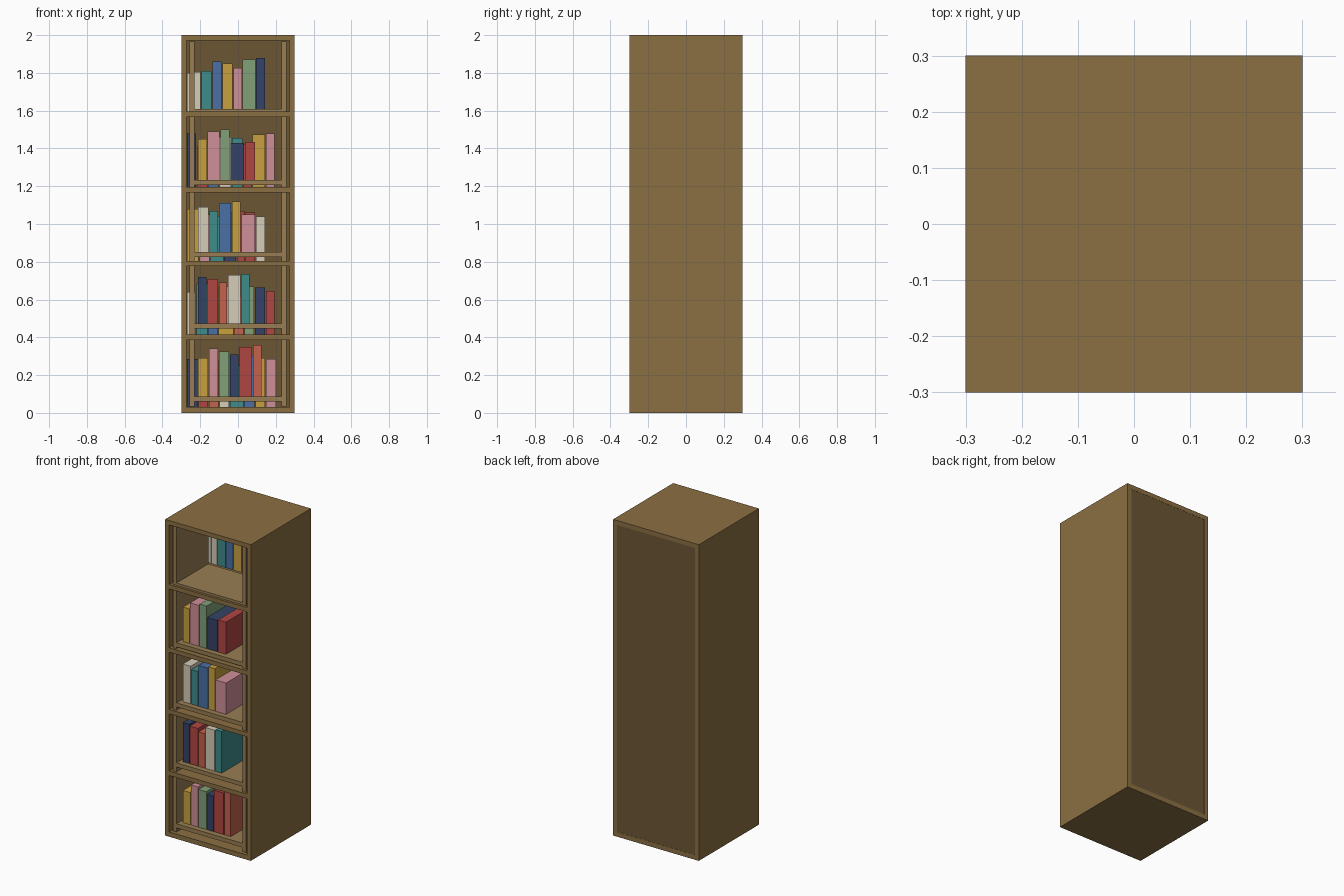
import bpy

def lin(c):
    c /= 255
    return c / 12.92 if c <= 0.04045 else ((c + 0.055) / 1.055) ** 2.4

def material(name, rgb):
    m = bpy.data.materials.new(name)
    m.diffuse_color = (*[lin(c) for c in rgb], 1)
    return m

M = {k: material(n, c) for k, n, c in [
    ("frame", "oak", (139, 111, 66)), ("back", "dark_oak", (108, 86, 52)),
    ("inner", "light_oak", (152, 125, 82)),
    ("W", "cream", (214, 205, 184)), ("T", "teal", (62, 140, 138)),
    ("B", "blue", (74, 112, 165)), ("Y", "gold", (200, 160, 64)),
    ("P", "pink", (208, 144, 152)), ("G", "green", (128, 160, 120)),
    ("N", "navy", (52, 66, 102)), ("R", "red", (176, 70, 66)),
    ("S", "salmon", (196, 98, 76))]}

FACES = [(0, 1, 3, 2), (4, 6, 7, 5), (0, 4, 5, 1), (2, 3, 7, 6), (0, 2, 6, 4), (1, 5, 7, 3)]

def box(name, x, y, z, mat):
    me = bpy.data.meshes.new(name)
    me.from_pydata([(a, b, c) for a in x for b in y for c in z], [], FACES)
    me.materials.append(M[mat])
    ob = bpy.data.objects.new(name, me)
    bpy.context.collection.objects.link(ob)

def row(name, x, base, y, books):
    """Books side by side: (colour, right edge, top height)."""
    for i, (col, right, top) in enumerate(books):
        box(f"{name}_{i + 1}", (x + 0.002, right - 0.002), y, (base, top), col)
        x = right

# outer carcass
for side, s in (("left", -1), ("right", 1)):
    box("side_panel_" + side, sorted((s * 0.3, s * 0.272)), (-0.3, 0.3), (0, 2), "frame")
box("top_panel", (-0.272, 0.272), (-0.3, 0.3), (1.972, 2), "frame")
box("base_panel", (-0.272, 0.272), (-0.3, 0.3), (0, 0.03), "frame")
box("back_panel", (-0.272, 0.272), (0.28, 0.299), (0.03, 1.972), "back")
SHELF = [0.03, 0.415, 0.805, 1.195, 1.595]
for i, z in enumerate(SHELF[1:]):
    box(f"shelf_{i + 1}", (-0.272, 0.272), (-0.3, 0.28), (z - 0.028, z), "frame")

# front inner rack with its own sides and raised shelves
RACK = [0.087, 0.472, 0.852, 1.232, 1.61]
for side, s in (("left", -1), ("right", 1)):
    box("rack_side_" + side, sorted((s * 0.257, s * 0.231)), (-0.285, 0.033), (0.035, 1.965), "inner")
for i, z in enumerate(RACK):
    box(f"rack_shelf_{i + 1}", (-0.231, 0.231), (-0.285, 0.033), (z - 0.026, z), "inner")

# front row of books, on the rack
FRONT = [
    [("Y", -.156, .29), ("P", -.103, .34), ("G", -.045, .325), ("N", .005, .31),
     ("R", .077, .35), ("S", .126, .36)],
    [("N", -.164, .72), ("R", -.103, .71), ("S", -.055, .69), ("W", .014, .73), ("T", .063, .735)],
    [("W", -.154, 1.09), ("T", -.103, 1.07), ("B", -.034, 1.11), ("Y", .016, 1.12), ("P", .093, 1.05)],
    [("Y", -.163, 1.45), ("P", -.095, 1.49), ("G", -.043, 1.5), ("N", .034, 1.43), ("R", .093, 1.435)],
]
for i, books in enumerate(FRONT):
    row(f"front_book_{i + 1}", -0.213, RACK[i], (-0.25, 0.01), books)

# back row of books, on the carcass shelves
BACK = [
    [("N", -.21, .285), ("R", -.156, .27), ("S", -.1, .28), ("W", -.045, .29), ("T", .03, .25),
     ("B", .09, .3), ("Y", .146, .29), ("P", .204, .285)],
    [("W", -.222, .64), ("T", -.16, .685), ("B", -.105, .66), ("Y", -.022, .67), ("S", .032, .62),
     ("G", .087, .67), ("N", .146, .665), ("R", .194, .645)],
    [("Y", -.206, 1.08), ("P", -.15, 1.05), ("T", -.075, 1.04), ("N", -.008, 1.06),
     ("R", .036, 1.07), ("R", .093, 1.06), ("W", .146, 1.04)],
    [("N", -.22, 1.48), ("R", -.16, 1.41), ("B", -.1, 1.43), ("W", -.034, 1.46), ("T", .026, 1.455),
     ("R", .075, 1.42), ("Y", .146, 1.475), ("P", .194, 1.48)],
    [("W", -.238, 1.8), ("W", -.196, 1.805), ("T", -.138, 1.81), ("B", -.085, 1.86), ("Y", -.026, 1.85),
     ("P", .022, 1.825), ("G", .094, 1.87), ("N", .146, 1.88)],
]
for i, books in enumerate(BACK):
    row(f"back_book_{i + 1}", -0.272, SHELF[i], (0.073, 0.27), books)
